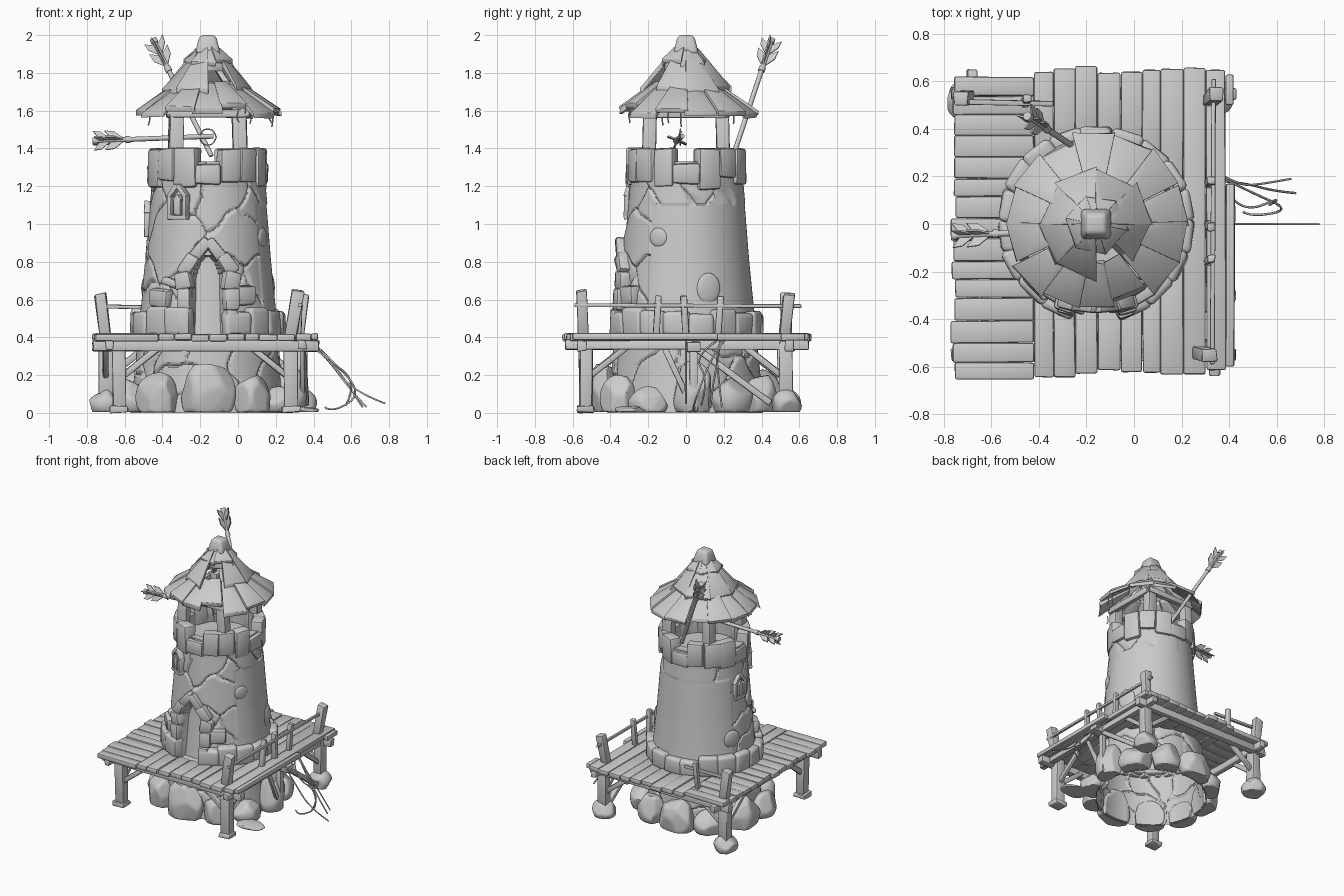
import bpy, bmesh, math, random
from mathutils import Vector, Matrix

if "Cube" in bpy.data.objects:
    bpy.data.objects.remove(bpy.data.objects["Cube"])
random.seed(4)
R = random.uniform
CX = -0.16                                     # tower axis
PROFILE = [(0, .41), (.2, .39), (.42, .375), (.6, .355), (.8, .335), (1.05, .315), (1.2, .302), (1.33, .3)]

def radius(z):
    for (a, r), (b, s) in zip(PROFILE, PROFILE[1:]):
        if z <= b:
            return r + (s - r) * (z - a) / (b - a)
    return PROFILE[-1][1]

def frame(phi, z, out=0):
    """Local frame on the tower wall: x along wall, -y outward; phi 0 = front."""
    r = radius(z) + out
    return Matrix.Translation((CX + r * math.sin(phi), -r * math.cos(phi), z)) @ Matrix.Rotation(phi, 4, 'Z')

def hexa(bm, pts):
    v = [bm.verts.new(p) for p in pts]
    for f in ((3, 2, 1, 0), (4, 5, 6, 7), (0, 1, 5, 4), (1, 2, 6, 5), (2, 3, 7, 6), (3, 0, 4, 7)):
        bm.faces.new([v[i] for i in f])

def box(bm, mat, sx, sy, sz, jit=0.0):
    c = [(-1, -1, -1), (1, -1, -1), (1, 1, -1), (-1, 1, -1), (-1, -1, 1), (1, -1, 1), (1, 1, 1), (-1, 1, 1)]
    hexa(bm, [mat @ Vector((x * sx / 2 + R(-jit, jit), y * sy / 2 + R(-jit, jit), z * sz / 2 + R(-jit, jit)))
              for x, y, z in c])

def beam(bm, p, q, w, d, jit=.004):
    p, q = Vector(p), Vector(q)
    rot = Vector((0, 0, 1)).rotation_difference(q - p).to_matrix().to_4x4()
    box(bm, Matrix.Translation((p + q) / 2) @ rot, w, d, (q - p).length, jit)

def finish(bm, name, bevel=0.0, seg=2):
    if bevel:
        bmesh.ops.bevel(bm, geom=bm.edges[:], offset=bevel, segments=seg, affect='EDGES', profile=.5, clamp_overlap=True)
    bmesh.ops.recalc_face_normals(bm, faces=bm.faces[:])
    me = bpy.data.meshes.new(name)
    bm.to_mesh(me)
    bm.free()
    bpy.context.collection.objects.link(bpy.data.objects.new(name, me))

def rope(name, paths, r):
    cu = bpy.data.curves.new(name, 'CURVE')
    cu.dimensions, cu.bevel_depth, cu.bevel_resolution, cu.use_fill_caps = '3D', r, 1, True
    for pts in paths:
        s = cu.splines.new('NURBS')
        s.points.add(len(pts) - 1)
        for p, co in zip(s.points, pts):
            p.co = (*co, 1)
        s.order_u, s.use_endpoint_u = 3, True
    bpy.context.collection.objects.link(bpy.data.objects.new(name, cu))

# tower wall: one lathe grid with cracked plaster and a recessed pointed doorway
def in_door(u, z):
    return .41 < z < .83 and abs(u) < .078 * (1 if z < .7 else math.sqrt(max(0, 1 - ((z - .7) / .13) ** 1.6)))

seeds = [(R(-1.07, 1.07), R(0, 1.33), R(-.006, .006)) for _ in range(48)]
def relief(phi, z):
    u = phi * .34
    if in_door(u, z):
        return -.05
    if not (z < .4 or -1.9 < phi < .95 or z > 1.1):
        return 0
    wu, wz = u + .012 * math.sin(z * 31), z + .012 * math.sin(u * 37)
    d = sorted((math.hypot(wu - a, wz - b), o) for a, b, o in seeds)
    return d[0][1] - .014 * max(0, 1 - (d[1][0] - d[0][0]) / .018)

bm, NT, NZ = bmesh.new(), 240, 150
rings = []
for j in range(NZ + 1):
    z = 1.33 * j / NZ
    rings.append([bm.verts.new(frame(p, z, relief(p, z)).translation)
                  for p in (2 * math.pi * i / NT - math.pi for i in range(NT))])
for r, z in ((.24, 1.33), (.24, 1.24), (.02, 1.24)):
    rings.append([bm.verts.new((CX + r * math.sin(2 * math.pi * i / NT - math.pi),
                                -r * math.cos(2 * math.pi * i / NT - math.pi), z)) for i in range(NT)])
for a, b in zip(rings, rings[1:]):
    for i in range(NT):
        k = (i + 1) % NT
        bm.faces.new((a[i], a[k], b[k], b[i]))
bm.faces.new(rings[-1])
finish(bm, "tower_wall")

# battlements: four groups of merlons with notches between
bm = bmesh.new()
for q in range(4):
    for k, a in enumerate((-22, 0, 22)):
        phi = math.radians(45 + 90 * q + a + R(-1, 1))
        h = R(.18, .22) if k != 1 else R(.15, .19)
        box(bm, frame(phi, 1.4 - h / 2, -.022), R(.115, .13), .085, h, .006)
    box(bm, frame(math.radians(90 * q), 1.265, -.02), .14, .075, .11, .006)
finish(bm, "battlements", .016)

# stone collar standing on the deck
bm = bmesh.new()
for k in range(17):
    phi = .42 + (2 * math.pi - .84) * k / 16
    h = R(.12, .16)
    box(bm, frame(phi, .405 + h / 2, .002), R(.135, .15), .08, h, .008)
finish(bm, "collar_stones", .024, 3)

# pointed stone arch and stones heaped beside the door
bm = bmesh.new()
for s in (-1, 1):
    for x, z, w, h, t in ((.112, .48, .075, .13, 0), (.116, .6, .08, .115, 0), (.122, .7, .09, .1, .15),
                          (.1, .785, .12, .075, .95), (.038, .865, .13, .06, .9)):
        box(bm, frame(s * x / .34, z, .01) @ Matrix.Rotation(s * t, 4, 'Y'), w, .07, h, .006)
for x, z, w, h, t in ((-.26, .605, .13, .1, .1), (-.2, .69, .1, .05, .3), (.19, .62, .13, .1, 0)):
    box(bm, frame(x / .34, z, 0) @ Matrix.Rotation(t, 4, 'Y'), w, .06, h, .008)
finish(bm, "door_arch_stones", .015)

# small pointed windows
bm = bmesh.new()
for phi, z, o in ((-.5, 1.11, .012), (-1.65, 1.02, -.008)):
    for x, dz, w, h, t in ((-.045, -.015, .025, .12, 0), (.045, -.015, .025, .12, 0), (0, -.075, .115, .025, 0),
                           (-.027, .065, .025, .08, .65), (.027, .065, .025, .08, -.65), (0, -.02, .04, .08, 0),
                           (0, .02, .04, .04, .785)):
        box(bm, frame(phi, z, o) @ Matrix.Translation((x, 0, dz)) @ Matrix.Rotation(t, 4, 'Y'), w, .05, h, .002)
finish(bm, "windows", .005)

# round stones set in the wall
bm = bmesh.new()
for phi, z, r, sz in ((1.1, .93, .05, 1), (1.92, .66, .065, 1.25), (-1.95, .66, .065, 1)):
    m = frame(phi, z, .0) @ Matrix.Diagonal((1, .25, sz, 1))
    bmesh.ops.create_uvsphere(bm, u_segments=20, v_segments=12, radius=r, matrix=m)
finish(bm, "round_wall_stones")

# boulders round the foot (kept out of the hollow), under the back legs, and a flat slab
def boulder(bm, x, y, rx, ry, h, rot=0):
    t = bmesh.ops.create_icosphere(bm, subdivisions=4, radius=1)['verts']
    for _ in range(9):
        n = Vector((R(-1, 1), R(-1, 1), R(-.3, 1))).normalized()
        for v in t:
            e = v.co.dot(n) - .8
            if e > 0:
                v.co -= n * e * .9
    m = Matrix.Translation((x, y, h * .4)) @ Matrix.Rotation(rot, 4, 'Z') @ Matrix.Diagonal((rx, ry, h * .68, 1))
    for v in t:
        v.co = m @ v.co
        v.co.z = max(v.co.z, .005)
        d = Vector((v.co.x - CX, v.co.y))
        lim = radius(v.co.z) - .012
        if d.length < lim:
            d = d.normalized() * lim
            v.co.x, v.co.y = CX + d.x, d.y

bm = bmesh.new()
for deg, w, h in ((0, .15, .26), (-38, .13, .2), (-72, .12, .17), (-105, .13, .22), (-140, .12, .16), (-172, .14, .22),
                  (34, .11, .19), (62, .11, .13), (95, .11, .26), (124, .13, .17), (155, .12, .2)):
    p = math.radians(deg)
    boulder(bm, CX + .43 * math.sin(p), -.43 * math.cos(p), w, .095, h, p)
boulder(bm, -.7, .52, .095, .09, .12)
boulder(bm, .33, .53, .09, .085, .12)
boulder(bm, .32, -.3, .11, .09, .035)
finish(bm, "boulders")

# deck planks, clipped where they meet the tower
bm = bmesh.new()
def plank(x0, x1, y0, y1):
    m = Matrix.Translation(((x0 + x1) / 2, (y0 + y1) / 2, .4 + R(-.004, .004)))
    box(bm, m @ Matrix.Rotation(R(-.005, .005), 4, 'Z'), x1 - x0 - .001, y1 - y0 - .001, .037, .002)

y = -.655
while y < .6:
    w = R(.07, .1)
    ym = y + w / 2
    reach = math.sqrt(max(0, .36 ** 2 - ym * ym))
    plank(-.765 + R(-.01, .015), min(-.42, CX - reach), y, min(y + w, .64))
    y += w
x = -.42
while x < .34:
    w = R(.075, .1)
    xm = x + w / 2 - CX
    c = math.sqrt(max(0, .36 ** 2 - xm * xm))
    lo, hi = -.64 + R(-.02, .03), .65 + R(-.02, .015)
    if c > .05:
        plank(x, x + w, lo, -c)
        plank(x, x + w, c, hi)
    else:
        plank(x, x + w, lo, hi)
    x += w
plank(x, .425, -.6, .17)
plank(x, .42, .5, .63)
finish(bm, "deck_planks", .009)

# legs, under-deck beams, braces and a fallen strut
LEGS = [(-.63, -.53), (.28, -.53), (.33, .53), (-.7, .52)]
bm = bmesh.new()
for x, y in LEGS:
    sx, sy = (1 if x < 0 else -1), (1 if y < 0 else -1)
    beam(bm, (x, y, .01 if y < 0 else .08), (x, y, .385), .07, .07, .006)
    if y < 0:
        box(bm, Matrix.Translation((x, y, .02)), .1, .09, .035, .006)
    beam(bm, (x, y, .18), (x + sx * .23, y, .36), .035, .03)
    beam(bm, (x, y, .18), (x, y + sy * .23, .36), .03, .035)
for y in (-.55, .55):
    beam(bm, (-.77, y, .355), (.43, y, .355), .055, .05)
for x in (-.68, .34):
    beam(bm, (x, -.64, .36), (x, .65, .36), .045, .05)
beam(bm, (.33, .04, .01), (.33, .04, .37), .04, .04)
box(bm, Matrix.Translation((.38, .04, .35)), .09, .075, .055, .004)
beam(bm, (.34, .06, .34), (.36, .45, .05), .035, .035)
beam(bm, (.34, .0, .1), (.34, -.12, .36), .025, .03)
finish(bm, "deck_frame", .007)

# railing posts and rails
bm = bmesh.new()
for p, q in (((.28, -.54, .4), (.32, -.55, .65)), ((.32, .52, .4), (.35, .55, .63)), ((-.7, .53, .4), (-.73, .53, .63))):
    beam(bm, p, q, .06, .055, .006)
for x, y in ((.325, -.16), (.325, 0), (.325, .17), (-.45, .51)):
    beam(bm, (x - .01, y, .4), (x, y + R(-.02, .02), .62), .035, .035)
finish(bm, "rail_posts", .008)
bm = bmesh.new()
beam(bm, (.33, -.59, .57), (.335, .61, .565), .02, .022, .002)
beam(bm, (-.75, .515, .565), (-.34, .505, .555), .02, .022, .002)
finish(bm, "rails", .005)

# roof posts and rafters
bm = bmesh.new()
C4 = [(-1, -1), (1, -1), (1, 1), (-1, 1)]
for i, (a, b) in enumerate(C4):
    c, d = C4[(i + 1) % 4]
    beam(bm, (CX + a * .175, b * .2, 1.24), (CX + a * .165, b * .19, 1.62), .075, .07, .006)
    beam(bm, (CX + a * .2, b * .21, 1.585), (CX + c * .2, d * .21, 1.585), .04, .045)
    beam(bm, (CX + a * .21, b * .22, 1.57), (CX + a * .02, b * .02, 1.87), .03, .03)
finish(bm, "roof_frame", .007)

# roof plates in overlapping, irregular tiers with a broken gap at front right
def plate(bm, a, half, r1, z1, r2, z2, t, k):
    pts, lift = [], .01 * (k % 2)
    for dt in (0, t):
        for r, z, s in ((r1, z1, -1), (r1, z1, 1), (r2, z2, 1), (r2, z2, -1)):
            p, rr = a + s * half * 1.03, r + R(-.01, .01)
            pts.append((CX + rr * math.sin(p), -rr * math.cos(p), z + dt + lift + R(-.005, .005)))
    hexa(bm, pts)

bm = bmesh.new()
for k in range(14):
    a = 2 * math.pi * k / 14 + R(-.03, .03)
    cut = .07 if k == 1 else R(-.005, .04)
    plate(bm, a, math.pi / 14, .165, 1.715, .395 - cut, 1.555 + cut * .7 + R(-.008, .012), .028, k)
for k in range(8):
    a = 2 * math.pi * (k + .5) / 8
    r2, z2 = (.12, 1.81) if k == 0 else (.235 + R(-.015, .015), 1.69 + R(-.01, .01))
    plate(bm, a, math.pi / 8, .06, 1.89, r2, z2, .03, k)
for k in range(6):
    r2 = R(.115, .14)
    plate(bm, 2 * math.pi * k / 6 - .2, math.pi / 6, .045, 1.92, r2, 1.97 - r2, .022, k)
finish(bm, "roof_plates", .008)
bm = bmesh.new()
hexa(bm, [(CX + a * s, b * s, z) for s, z in ((.068, 1.9), (.043, 2.0)) for a, b in C4])
finish(bm, "roof_cap", .02, 3)

# arrows stuck in the tower: shaft, nock and swept vanes
def arrow(name, tip, tail):
    tip, tail = Vector(tip), Vector(tail)
    L = (tail - tip).length
    m = Matrix.Translation(tip) @ (tail - tip).to_track_quat('Z', 'Y').to_matrix().to_4x4()
    bm = bmesh.new()
    for r, a, b in ((.013, 0, L), (.019, L - .025, L), (.018, L - .2, L - .175)):
        bmesh.ops.create_cone(bm, cap_ends=True, segments=12, radius1=r, radius2=r, depth=b - a,
                              matrix=m @ Matrix.Translation((0, 0, (a + b) / 2)))
    for k in range(4):
        v = m @ Matrix.Rotation(k * math.pi / 2 + .4, 4, 'Z')
        for z0, z1 in ((L - .17, L - .1), (L - .1, L - .04)):
            hexa(bm, [v @ Vector(p) for t in (-.004, .004) for p in
                      ((.005, t, z0), (.05, t, z0 + .055), (.055, t, z1 + .035), (.005, t, z1))])
    finish(bm, name)

arrow("side_arrow", (-.13, -.02, 1.465), (-.77, -.05, 1.44))
arrow("back_arrow", (-.14, .25, 1.36), (-.45, .455, 1.98))

# dangling ropes, roof straws and a hanging ring
rope("loose_ropes", [
    [(.38, .2, .38), (.45, .16, .33), (.55, .17, .2), (.66, .19, .03)],
    [(.38, .18, .38), (.48, .17, .28), (.58, .14, .14), (.68, .13, .03)],
    [(.38, .19, .38), (.5, .13, .28), (.66, .06, .1), (.5, .03, .0), (.46, .05, .03)],
    [(.4, 0, .38), (.5, 0, .25), (.62, 0, .11), (.78, 0, .05)],
    [(.38, .16, .38), (.44, .04, .3), (.64, .12, .17), (.57, .08, .04)]], .005)
straws = []
for a in (1.3, 1.5, -1.2, .5, 2.4):
    x, y = CX + .34 * math.sin(a), -.34 * math.cos(a)
    straws.append([(x, y, 1.6), (x + R(-.02, .02), y + R(-.02, .02), 1.56), (x + R(-.02, .02), y, 1.51 + R(0, .03))])
straws.append([(-.16 + .045 * math.cos(t * .7), -.03, 1.46 + .045 * math.sin(t * .7)) for t in range(10)])
rope("straws_and_ring", straws, .004)

# smooth shading with crisp edges
for o in bpy.context.scene.objects:
    o.select_set(o.type == 'MESH')
    if o.type == 'MESH':
        bpy.context.view_layer.objects.active = o
bpy.ops.object.shade_smooth_by_angle(angle=math.radians(40))
